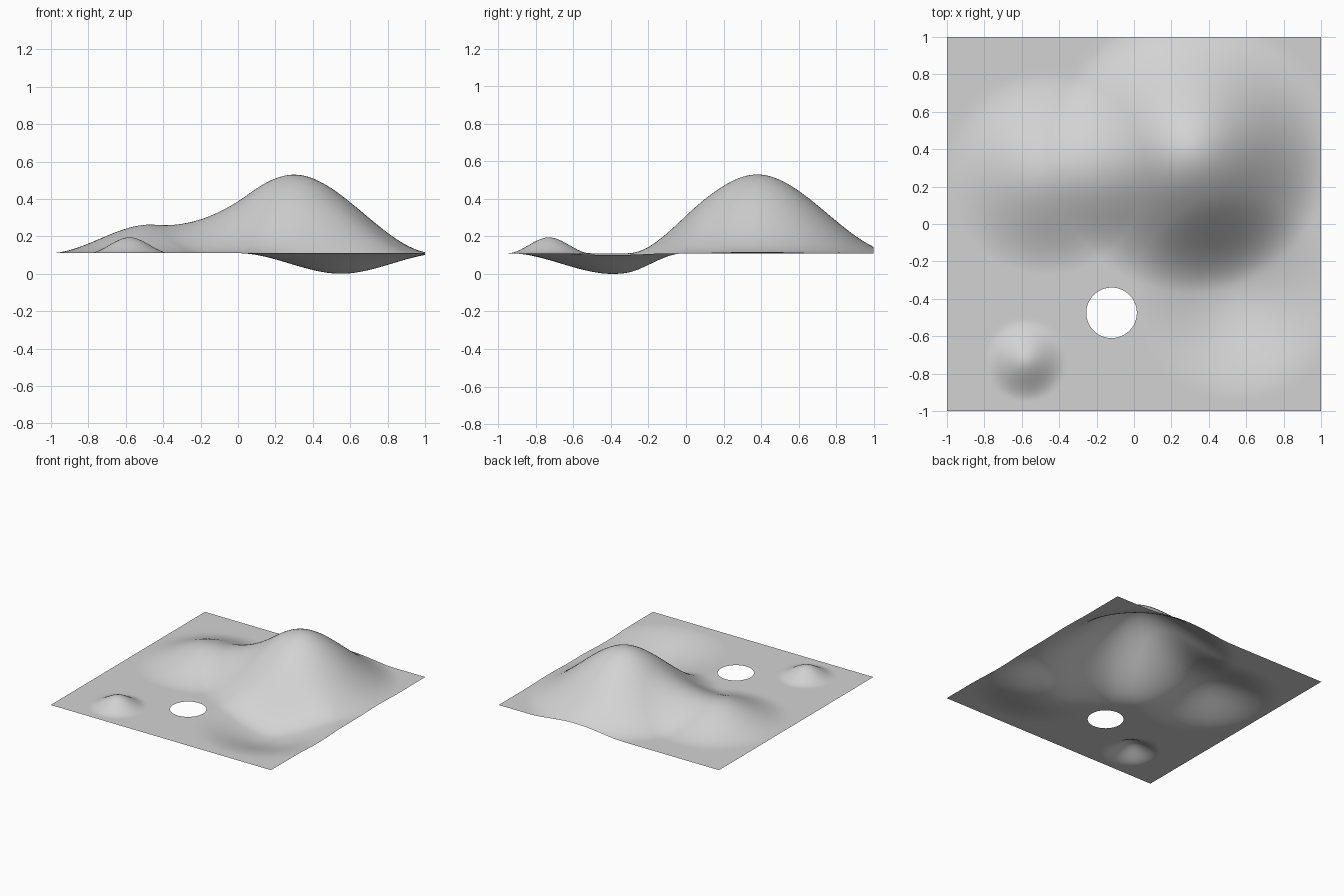
import bpy, bmesh, math
from mathutils import Vector

if "Cube" in bpy.data.objects:
    bpy.data.objects.remove(bpy.data.objects["Cube"])

GROUND = 0.11
HOLE, HOLE_RADIUS = Vector((-0.12, -0.475)), 0.135
SIDE_STEPS, RINGS = 60, 64

# Hills and hollow: centre x, centre y, radius, height
MOUNDS = [
    (0.30, 0.38, 0.75, 0.42),     # main peak
    (-0.47, 0.27, 0.54, 0.153),   # broad shoulder
    (-0.58, -0.73, 0.22, 0.085),  # small knoll
    (0.55, -0.39, 0.55, -0.11),   # hollow
]


def height(p):
    z = GROUND
    for cx, cy, radius, rise in MOUNDS:
        t = max(0.0, 1 - math.hypot(p.x - cx, p.y - cy) / radius)
        z += rise * t * t * (3 - 2 * t)
    return z


# Points counter-clockwise around the square border
corners = [Vector(c) for c in ((-1, -1), (1, -1), (1, 1), (-1, 1))]
border = [a.lerp(b, i / SIDE_STEPS)
          for a, b in zip(corners, corners[1:] + corners[:1])
          for i in range(SIDE_STEPS)]

# Terrain sheet: rings running from the round hole out to the border
bm = bmesh.new()
rings = []
for r in range(RINGS + 1):
    ring = []
    for edge in border:
        rim = HOLE + (edge - HOLE).normalized() * HOLE_RADIUS
        p = rim.lerp(edge, r / RINGS)
        ring.append(bm.verts.new((p.x, p.y, height(p))))
    rings.append(ring)
for inner, outer in zip(rings, rings[1:]):
    for i in range(len(border)):
        j = (i + 1) % len(border)
        bm.faces.new((inner[i], outer[i], outer[j], inner[j])).smooth = True

mesh = bpy.data.meshes.new("terrain_sheet")
bm.to_mesh(mesh)
bm.free()
terrain = bpy.data.objects.new("terrain_sheet", mesh)
bpy.context.collection.objects.link(terrain)

# Plain grey surface
grey = bpy.data.materials.new("light_grey")
grey.use_nodes = True
colour = (0.65, 0.65, 0.65, 1)
grey.diffuse_color = colour
grey.node_tree.nodes["Principled BSDF"].inputs["Base Color"].default_value = colour
mesh.materials.append(grey)
